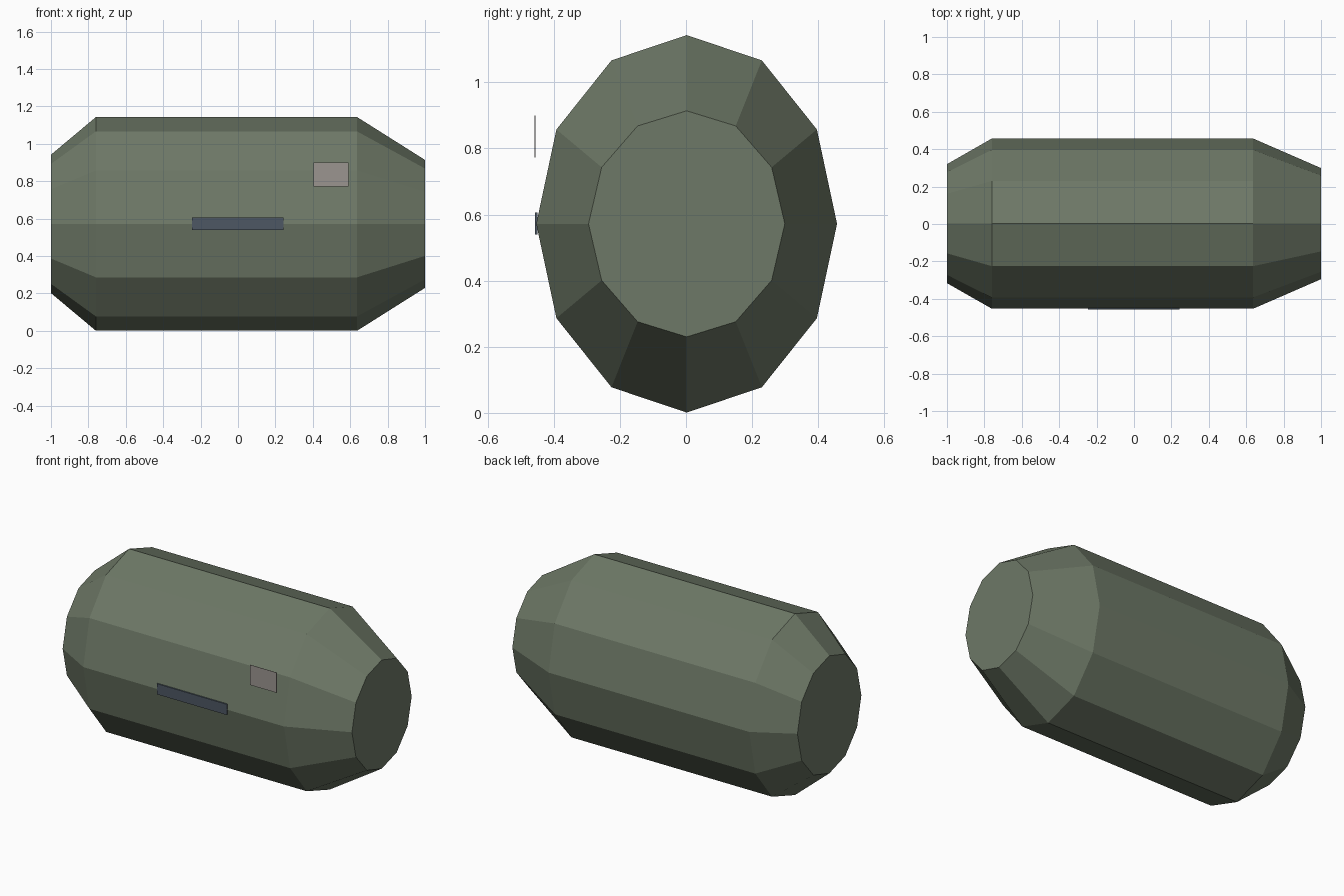
import bpy, bmesh
from math import sin, cos, tau

if "Cube" in bpy.data.objects:
    bpy.data.objects.remove(bpy.data.objects["Cube"])


def material(name, rgb):
    m = bpy.data.materials.new(name)
    m.diffuse_color = (*rgb, 1)
    m.use_nodes = True
    m.node_tree.nodes["Principled BSDF"].inputs["Base Color"].default_value = m.diffuse_color
    return m


def add_object(name, bm, mat):
    bmesh.ops.recalc_face_normals(bm, faces=bm.faces)
    mesh = bpy.data.meshes.new(name)
    bm.to_mesh(mesh)
    bm.free()
    mesh.materials.append(mat)
    obj = bpy.data.objects.new(name, mesh)
    bpy.context.collection.objects.link(obj)
    return obj


def lofted_body(name, rings, centre, sides, mat):
    """Loft elliptical rings (x, y radius, z radius) along x, capped at both ends."""
    bm = bmesh.new()
    cy, cz = centre
    loops = [[bm.verts.new((x, cy + ry * cos(tau * i / sides), cz + rz * sin(tau * i / sides)))
              for i in range(sides)] for x, ry, rz in rings]
    for a, b in zip(loops, loops[1:]):
        for i in range(sides):
            j = (i + 1) % sides
            bm.faces.new((a[i], a[j], b[j], b[i]))
    bm.faces.new(loops[0])
    bm.faces.new(loops[-1])
    return add_object(name, bm, mat)


def box(name, lo, hi, mat):
    bm = bmesh.new()
    bmesh.ops.create_cube(bm, size=1)
    for v in bm.verts:
        v.co = [(l + h) / 2 + c * (h - l) for c, l, h in zip(v.co, lo, hi)]
    return add_object(name, bm, mat)


green = material("drab_green", (0.155, 0.19, 0.135))
slate = material("slate", (0.075, 0.095, 0.125))
beige = material("pale_grey", (0.33, 0.30, 0.28))

# Twelve-sided barrel with tapered ends
lofted_body("body",
            [(-1.0, 0.318, 0.37), (-0.76, 0.455, 0.571),
             (0.637, 0.455, 0.571), (1.0, 0.297, 0.342)],
            (0.002, 0.572), 12, green)

# Dark strip on the front ridge
box("front_strip", (-0.245, -0.457, 0.54), (0.242, -0.449, 0.607), slate)

# Thin plate in front of the upper flank
box("label_plate", (0.405, -0.458, 0.773), (0.59, -0.456, 0.9), beige)
